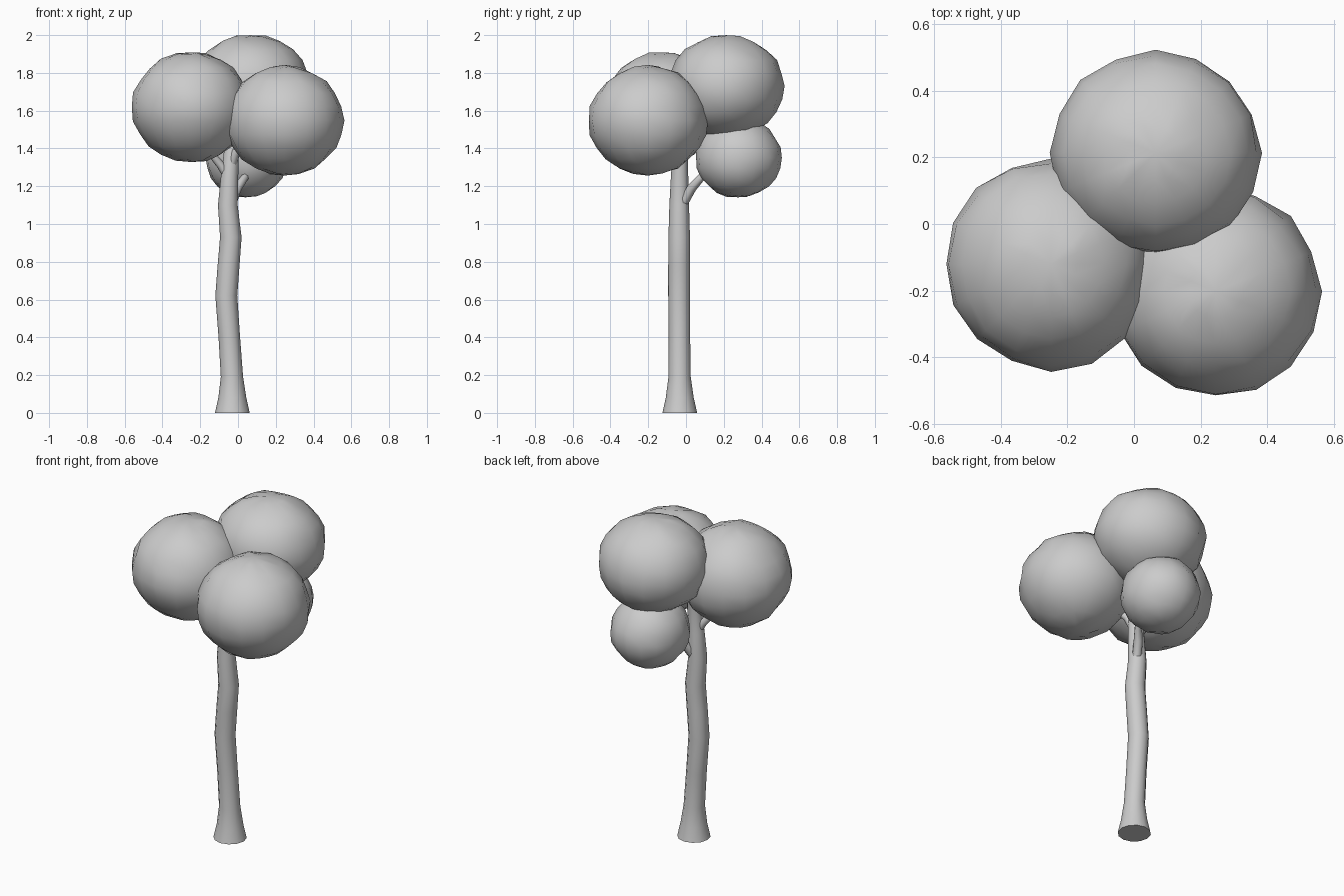
import bpy, bmesh, math, random
from mathutils import Vector

if "Cube" in bpy.data.objects:
    bpy.data.objects.remove(bpy.data.objects["Cube"])

random.seed(4)


def finish(bm, name):
    bmesh.ops.recalc_face_normals(bm, faces=bm.faces)
    for f in bm.faces:
        f.smooth = len(f.verts) <= 4
    me = bpy.data.meshes.new(name)
    bm.to_mesh(me)
    bm.free()
    ob = bpy.data.objects.new(name, me)
    bpy.context.collection.objects.link(ob)
    return ob


def tube(name, path, sides, level=False):
    """Loft rings along (x, y, z, radius) points; level keeps rings horizontal."""
    bm = bmesh.new()
    pts = [Vector(p[:3]) for p in path]
    rings = []
    for i, p in enumerate(pts):
        d = pts[min(i + 1, len(pts) - 1)] - pts[max(i - 1, 0)]
        q = Vector((0, 0, 1)).rotation_difference(Vector((0, 0, 1)) if level else d)
        rings.append([bm.verts.new(p + q @ Vector((
            path[i][3] * math.cos(math.tau * k / sides),
            path[i][3] * math.sin(math.tau * k / sides), 0))) for k in range(sides)])
    for a, b in zip(rings, rings[1:]):
        for k in range(sides):
            n = (k + 1) % sides
            bm.faces.new((a[k], a[n], b[n], b[k]))
    bm.faces.new(rings[0])
    bm.faces.new(rings[-1])
    return finish(bm, name)


def foliage(name, centre, size):
    """Slightly lumpy, flattened ball of leaves."""
    bm = bmesh.new()
    bmesh.ops.create_uvsphere(bm, u_segments=16, v_segments=12, radius=1)
    for v in bm.verts:
        k = 1 + random.uniform(-0.022, 0.018)
        v.co = Vector(centre) + Vector([c * s * k for c, s in zip(v.co, size)])
    return finish(bm, name)


# trunk with flared foot and gentle bends
tube("trunk", [(-0.03, -0.033, 0.0, 0.092), (-0.03, -0.033, 0.08, 0.074),
               (-0.032, -0.034, 0.19, 0.059), (-0.046, -0.035, 0.4, 0.057),
               (-0.062, -0.036, 0.62, 0.058), (-0.05, -0.036, 0.78, 0.058),
               (-0.038, -0.036, 0.93, 0.057), (-0.054, -0.036, 1.1, 0.052),
               (-0.045, -0.034, 1.25, 0.046), (-0.032, -0.03, 1.42, 0.038),
               (-0.01, 0.02, 1.6, 0.028)], 12, level=True)

# branches reaching into the leaf balls
tube("back_branch", [(-0.03, -0.01, 1.12, 0.026), (-0.005, 0.03, 1.19, 0.025),
                     (0.035, 0.08, 1.245, 0.021), (0.05, 0.2, 1.3, 0.016)], 8)
tube("left_branch", [(-0.04, -0.035, 1.23, 0.024), (-0.09, -0.04, 1.31, 0.022),
                     (-0.14, -0.06, 1.37, 0.019), (-0.2, -0.1, 1.48, 0.015)], 8)
tube("right_branch", [(-0.035, -0.04, 1.3, 0.025), (-0.01, -0.07, 1.38, 0.023),
                      (0.08, -0.12, 1.46, 0.018)], 8)

# foliage
foliage("left_foliage", (-0.248, -0.12, 1.62), (0.314, 0.318, 0.292))
foliage("right_foliage", (0.245, -0.202, 1.548), (0.315, 0.316, 0.29))
foliage("top_foliage", (0.065, 0.213, 1.73), (0.315, 0.305, 0.272))
foliage("low_back_foliage", (0.045, 0.278, 1.35), (0.218, 0.228, 0.212))
